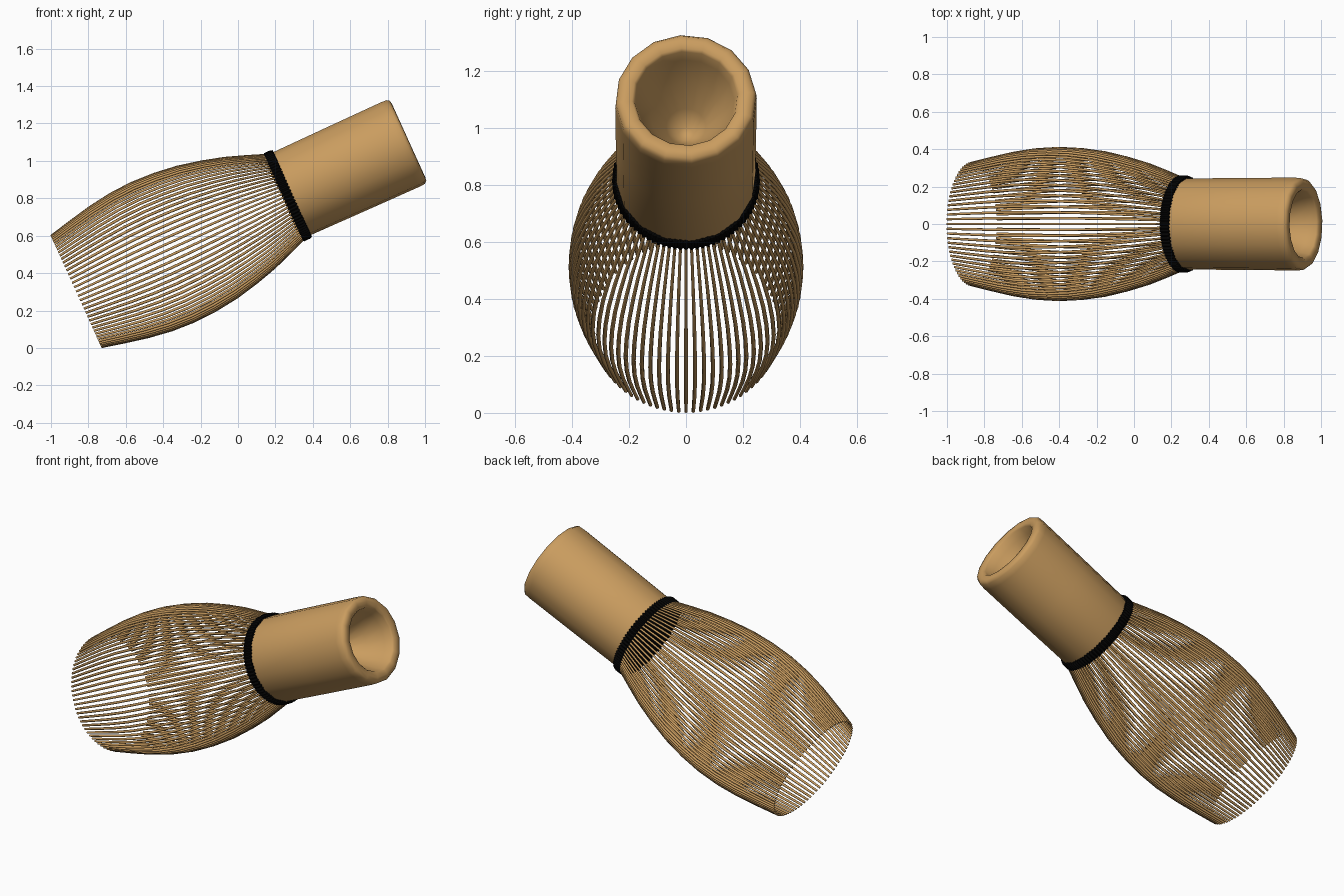
import bpy, bmesh, math
from mathutils import Vector

if "Cube" in bpy.data.objects:
    bpy.data.objects.remove(bpy.data.objects["Cube"])

TILT = math.radians(24.4)
TIP = Vector((-0.866, 0, 0.301))                         # centre of the tine tips
AXIS = Vector((math.cos(TILT), 0, math.sin(TILT)))       # runs up to the handle
UP = Vector((-math.sin(TILT), 0, math.cos(TILT)))
SIDE = Vector((0, 1, 0))
TINES = 80


def at(u, r, a):
    """Point u along the whisk axis, r away from it, at angle a."""
    return TIP + AXIS * u + (UP * math.cos(a) + SIDE * math.sin(a)) * r


def material(name, colour):
    m = bpy.data.materials.new(name)
    m.diffuse_color = (*colour, 1)
    m.use_nodes = True
    m.node_tree.nodes["Principled BSDF"].inputs["Base Color"].default_value = m.diffuse_color
    return m


def finish(bm, name, mat, angle=45):
    bmesh.ops.recalc_face_normals(bm, faces=bm.faces[:])
    me = bpy.data.meshes.new(name)
    bm.to_mesh(me)
    bm.free()
    me.materials.append(mat)
    ob = bpy.data.objects.new(name, me)
    bpy.context.collection.objects.link(ob)
    bpy.ops.object.select_all(action='DESELECT')
    ob.select_set(True)
    bpy.context.view_layer.objects.active = ob
    bpy.ops.object.shade_smooth_by_angle(angle=math.radians(angle))
    return ob


def bridge(bm, r1, r2):
    n = len(r1)
    for i in range(n):
        j = (i + 1) % n
        bm.faces.new((r1[i], r1[j], r2[j], r2[i]))


bamboo = material("bamboo", (0.59, 0.335, 0.115))
black = material("black_thread", (0.001, 0.001, 0.001))

# Handle: 16-sided lathe with softened rim and a hollowed end
profile = [(1.23, 0.236), (1.26, 0.244), (1.60, 0.247), (1.90, 0.249),
           (1.935, 0.247), (1.950, 0.236), (1.953, 0.215), (1.950, 0.190), (1.940, 0.181),
           (1.895, 0.170), (1.80, 0.125), (1.70, 0.07), (1.64, 0.025)]
bm = bmesh.new()
rings = [[bm.verts.new(at(u, r, math.radians(-4.7) + i * math.tau / 16)) for i in range(16)]
         for u, r in profile]
for r1, r2 in zip(rings, rings[1:]):
    bridge(bm, r1, r2)
bm.faces.new(rings[0])
bm.faces.new(rings[-1])
finish(bm, "handle", bamboo, 60)

# Thread binding: black disc with one bump per tine
bm = bmesh.new()
section = [(-0.024, 0.225), (-0.026, 0.243), (-0.014, 0.252),
           (0.014, 0.252), (0.024, 0.247), (0.024, 0.225)]
n = TINES * 4
rings = []
for u, r in section:
    ring = []
    for i in range(n):
        a = i * math.tau / n
        bump = 0.5 + 0.5 * math.cos(a * TINES)
        swell = 1 + 0.25 * bump
        ring.append(bm.verts.new(at(1.24 + u * swell, r + 0.007 * bump, a)))
    rings.append(ring)
for r1, r2 in zip(rings, rings[1:]):
    bridge(bm, r1, r2)
bm.faces.new(rings[0])
bm.faces.new(rings[-1])
finish(bm, "thread_binding", black)

# Tines: bulging ring of thin splints (u, distance from axis, half width)
path = [(0.0, 0.325, 0.0065), (0.12, 0.352, 0.007), (0.25, 0.379, 0.0075),
        (0.38, 0.398, 0.0075), (0.51, 0.405, 0.0075), (0.64, 0.399, 0.0075),
        (0.77, 0.383, 0.0072), (0.90, 0.355, 0.0068), (1.02, 0.322, 0.0064),
        (1.13, 0.283, 0.006), (1.24, 0.241, 0.006)]
bm = bmesh.new()
for t in range(TINES):
    a = t * math.tau / TINES
    out = UP * math.cos(a) + SIDE * math.sin(a)
    across = AXIS.cross(out)
    prev = first = None
    for u, r, w in path:
        c = at(u, r, a)
        ring = [bm.verts.new(c + (out * math.cos(k * math.tau / 6) +
                                  across * math.sin(k * math.tau / 6)) * w) for k in range(6)]
        if prev:
            bridge(bm, prev, ring)
        else:
            first = ring
        prev = ring
    bm.faces.new(first)
    bm.faces.new(prev)
finish(bm, "tines", bamboo, 65)
